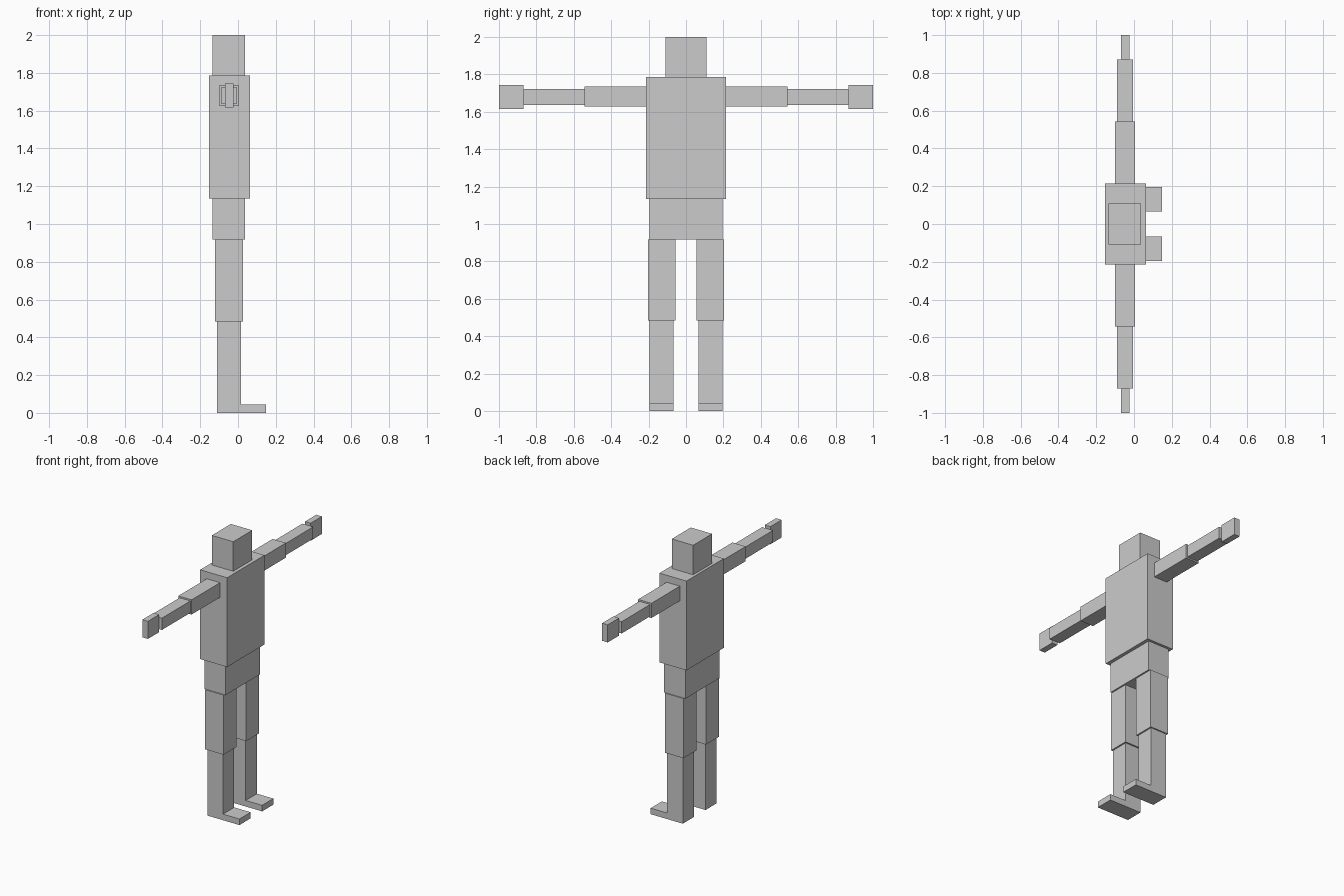
import bpy
import bmesh

if "Cube" in bpy.data.objects:
    bpy.data.objects.remove(bpy.data.objects["Cube"])


def extrude_profile(name, profile, y0, y1):
    """Extrude an x-z outline along y."""
    bm = bmesh.new()
    face = bm.faces.new([bm.verts.new((x, y0, z)) for x, z in profile])
    out = bmesh.ops.extrude_face_region(bm, geom=[face])
    moved = [v for v in out["geom"] if isinstance(v, bmesh.types.BMVert)]
    bmesh.ops.translate(bm, verts=moved, vec=(0, y1 - y0, 0))
    bmesh.ops.recalc_face_normals(bm, faces=bm.faces)
    mesh = bpy.data.meshes.new(name)
    bm.to_mesh(mesh)
    bm.free()
    obj = bpy.data.objects.new(name, mesh)
    bpy.context.collection.objects.link(obj)
    return obj


def box(name, x, y, z):
    profile = [(x[0], z[0]), (x[1], z[0]), (x[1], z[1]), (x[0], z[1])]
    return extrude_profile(name, profile, *y)


def mirror_y(obj):
    mod = obj.modifiers.new("Mirror", "MIRROR")
    mod.use_axis = (False, True, False)
    mod.use_mirror_merge = False


# Head, chest and hips
box("head", (-0.134, 0.038), (-0.109, 0.109), (1.785, 2.0))
box("torso", (-0.154, 0.063), (-0.215, 0.215), (1.135, 1.785))
box("pelvis", (-0.134, 0.038), (-0.196, 0.196), (0.917, 1.135))

# Arms held straight out to both sides
arm_parts = [
    box("upper_arms", (-0.101, 0.006), (0.215, 0.542), (1.627, 1.734)),
    box("forearms", (-0.091, -0.004), (0.542, 0.87), (1.637, 1.723)),
    box("hands", (-0.07, -0.025), (0.87, 1.0), (1.616, 1.744)),
]

# Thighs, and lower legs with the feet as one L-shaped profile
thighs = box("thighs", (-0.122, 0.027), (0.055, 0.204), (0.483, 0.917))
lower_legs = extrude_profile(
    "lower_legs_and_feet",
    [(-0.111, 0), (0.148, 0), (0.148, 0.044), (0.016, 0.044),
     (0.016, 0.483), (-0.111, 0.483)],
    0.066, 0.195)

for part in arm_parts + [thighs, lower_legs]:
    mirror_y(part)
